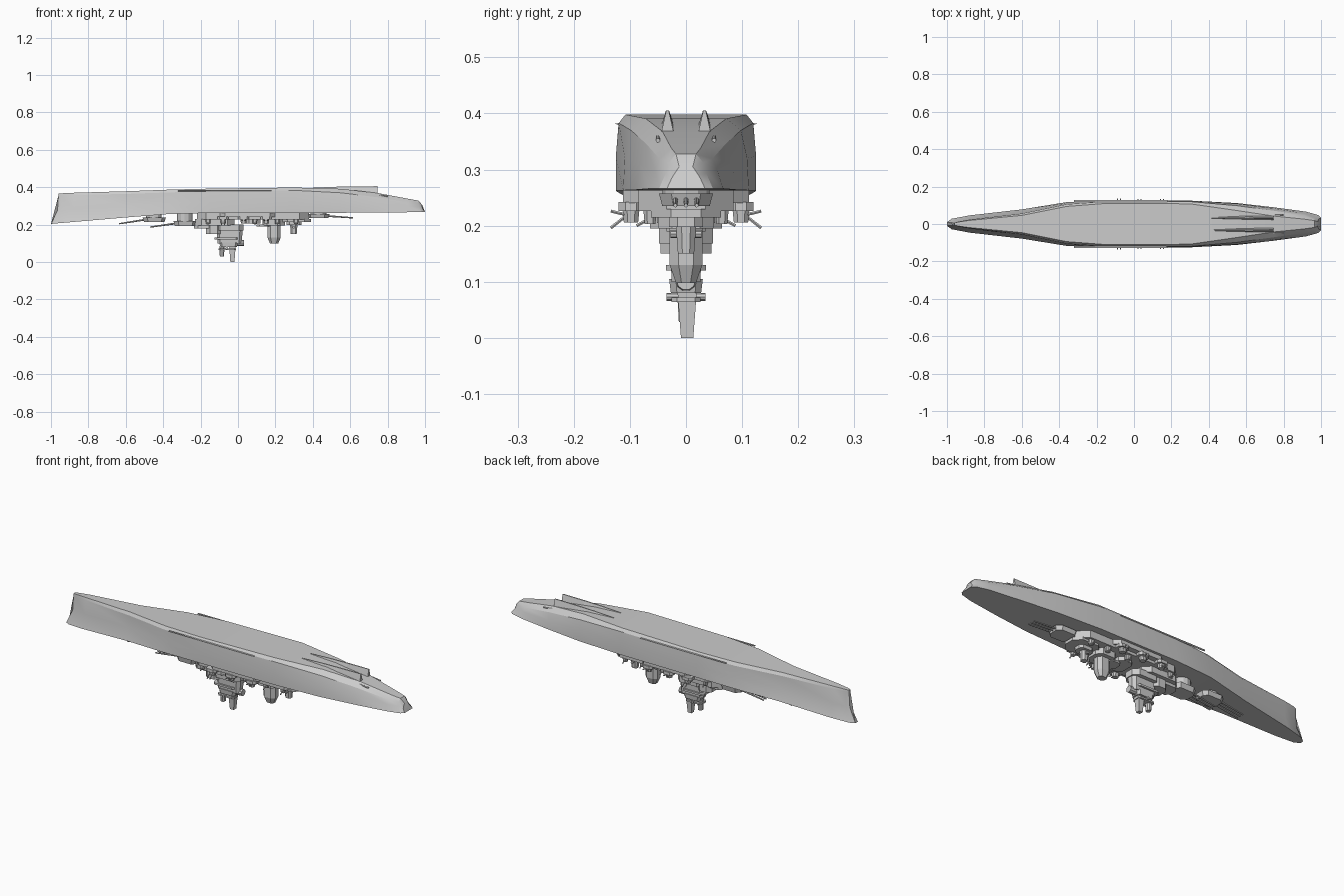
import bpy, bmesh, math
from mathutils import Vector

if "Cube" in bpy.data.objects:
    bpy.data.objects.remove(bpy.data.objects["Cube"])

grey = bpy.data.materials.new("hull_grey")
grey.use_nodes = True
COL = (0.6, 0.6, 0.6, 1)
grey.diffuse_color = COL
grey.node_tree.nodes["Principled BSDF"].inputs["Base Color"].default_value = COL


def loft(name, rings, smooth=False):
    """Skin a row of equal point rings and cap both ends."""
    bm = bmesh.new()
    rows = [[bm.verts.new(p) for p in ring] for ring in rings]
    n = len(rows[0])
    for a, b in zip(rows, rows[1:]):
        for i in range(n):
            j = (i + 1) % n
            bm.faces.new((a[i], a[j], b[j], b[i]))
    bm.faces.new(rows[0][::-1])
    bm.faces.new(rows[-1])
    bmesh.ops.recalc_face_normals(bm, faces=bm.faces)
    me = bpy.data.meshes.new(name)
    bm.to_mesh(me)
    bm.free()
    me.materials.append(grey)
    ob = bpy.data.objects.new(name, me)
    bpy.context.collection.objects.link(ob)
    if smooth:
        bpy.ops.object.select_all(action='DESELECT')
        ob.select_set(True)
        bpy.context.view_layer.objects.active = ob
        bpy.ops.object.shade_smooth_by_angle(angle=math.radians(22))
    return ob


def house(name, x0, x1, w, z0, z1, cut=0.02, taper=1.0, y=0.0):
    """Block with cut corners; z0 is the free end, scaled by taper."""
    cx, l = (x0 + x1) / 2, (x1 - x0) / 2
    c = min(cut, l * .7, w * .7)
    plan = [(l, w - c), (l - c, w), (c - l, w), (-l, w - c),
            (-l, c - w), (c - l, -w), (l - c, -w), (l, c - w)]
    return loft(name, [[(cx + px * s, y + py * s, z) for px, py in plan]
                       for z, s in ((z1, 1), (z0, taper))])


def rod(name, a, b, r, r2=None, n=8):
    a, b = Vector(a), Vector(b)
    q = (b - a).to_track_quat('Z', 'Y')
    circle = [Vector((math.cos(i * math.tau / n), math.sin(i * math.tau / n), 0))
              for i in range(n)]
    return loft(name, [[p + q @ (v * k) for v in circle]
                       for p, k in ((a, r), (b, r if r2 is None else r2))])


# Hull: x at deck, x at keel, half widths at deck, waist, keel, then z of deck and keel
stations = [
    (-1.0, -.96, .010, .006, .006, .203, .365),
    (-.975, -.945, .028, .012, .010, .206, .367),
    (-.88, -.88, .046, .026, .019, .214, .370),
    (-.60, -.60, .078, .060, .046, .238, .378),
    (-.36, -.36, .117, .110, .094, .257, .387),
    (-.15, -.15, .125, .125, .110, .262, .392),
    (.30, .30, .125, .125, .108, .263, .398),
    (.55, .55, .112, .109, .072, .263, .391),
    (.75, .75, .089, .083, .042, .264, .368),
    (.92, .91, .066, .056, .026, .266, .338),
    (.985, .965, .048, .036, .018, .266, .328),
    (1.0, .985, .034, .026, .012, .266, .305)]
rings = []
for xd, xk, wd, wm, wk, zd, zk in stations:
    drop = .010 + .3 * (wm - wk)
    half = [(xd, wd, zd), (xk + .12 * (xd - xk), wm, zd + .45 * (zk - zd)),
            (xk, .3 * wk + .7 * wm, zk - drop), (xk, wk, zk)]
    rings.append(half + [(x, -y, z) for x, y, z in reversed(half)])
loft("hull", rings, smooth=True)

for s, side in ((1, "left"), (-1, "right")):
    # Tapered shaft fins under the stern
    loft(side + "_shaft_fin", [
        [(x, s * .033 - w, z0), (x, s * .033 + w, z0), (x, s * .033 + w * .2, z1),
         (x, s * .033 - w * .2, z1)]
        for x, w, z0, z1 in ((.40, .004, .385, .397), (.52, .014, .375, .402),
                             (.62, .016, .362, .404), (.745, .012, .362, .405))])
    rod(side + "_propeller_shaft", (.60, s * .05, .375), (.80, s * .05, .352), .004)
    # Thin bilge keel
    loft(side + "_bilge_keel", [
        [(x, s * .118, .378), (x, s * .127, .382), (x, s * .118, .383)]
        for x in (-.32, .18)])


def turret(name, x, d, z0, z1, base, tilt):
    """Three-gun turret; d is the direction of the barrels along x."""
    rod(name + "_barbette", (x, 0, base), (x, 0, z1 - .002), .042, n=12)
    plan = [(.060, .026), (.035, .048), (-.045, .048), (-.065, .026)]
    plan += [(px, -py) for px, py in reversed(plan)]
    loft(name, [[(x + d * px * k, py * k, z) for px, py in plan]
                for z, k in ((z1, 1), (z0, .88))])
    zm = (z0 + z1) / 2
    for i in (-1, 0, 1):
        rod(name + "_barrel", (x + d * .045, i * .019, zm),
            (x + d * .185, i * .019, zm - tilt), .005, .0035)


turret("fore_turret", -.45, -1, .215, .238, .256, .022)
turret("second_turret", -.285, -1, .193, .220, .262, .020)
turret("aft_turret", .43, 1, .235, .257, .266, .010)

# Stepped deckhouses
house("main_deckhouse", -.22, .38, .085, .226, .265, .05)
house("side_deck", -.10, .20, .112, .240, .265, .03)
house("aft_deckhouse", .23, .39, .062, .215, .23, .035)
house("fore_deckhouse", -.23, -.02, .064, .195, .23, .035)
house("bridge_step", -.235, -.10, .040, .180, .20, .02)
house("bridge_front", -.17, -.09, .045, .150, .20, .02)

# Bridge tower
house("bridge_tower", -.12, .03, .048, .168, .20, .025)
house("tower_body", -.115, .025, .028, .100, .17, .015, .92)
house("tower_platform", -.125, .0, .036, .120, .130, .012)
house("tower_top", -.10, .0, .030, .080, .105, .012, .9)
house("director_platform", -.105, -.01, .026, .064, .072, .01)
house("fire_director", -.10, -.072, .016, .028, .085, .008, .8)
rod("rangefinder", (-.06, -.035, .073), (-.06, .035, .073), .007)
loft("mast", [[(-.03 + px * k, .002 + py * k, z)
               for px, py in ((-1, -1), (1, -1), (1, 1), (-1, 1))]
              for z, k in ((.19, .024), (.08, .017), (0, .011))])
rod("searchlight", (-.01, 0, .102), (.032, 0, .102), .019, .017, 10)

# Funnel
house("funnel_base", .13, .25, .050, .195, .23, .025)
house("funnel", .158, .228, .029, .130, .20, .016)
house("funnel_cap", .158, .228, .029, .098, .130, .016, .62)
house("funnel_platform", .10, .17, .035, .190, .20, .015)
house("midship_platform", .04, .12, .052, .205, .23, .02)

# Aft director
house("aft_director_base", .26, .34, .030, .198, .216, .015)
house("aft_director", .278, .318, .018, .150, .20, .01, .8)
rod("aft_rangefinder", (.298, -.028, .185), (.298, .028, .185), .007)

# Side gun mounts, mirrored port and starboard
for s in (1, -1):
    for x in (-.08, .03, .15):
        house("gun_platform", x - .03, x + .03, .022, .226, .242, .012, 1, s * .098)
        house("gun_mount", x - .017, x + .017, .015, .206, .228, .008, .85, s * .098)
        for dx in (-.008, .008):
            rod("gun_barrel", (x + dx, s * .105, .219), (x + dx, s * .134, .226 - .03 * (x < 0)),
                .003, n=6)
    for x in (-.16, .09, .21, .31):
        house("light_gun_mount", x - .014, x + .014, .012, .203, .228, .006, .8, s * .064)
        rod("light_gun_barrel", (x, s * .066, .212), (x, s * .088, .200), .003, n=6)
